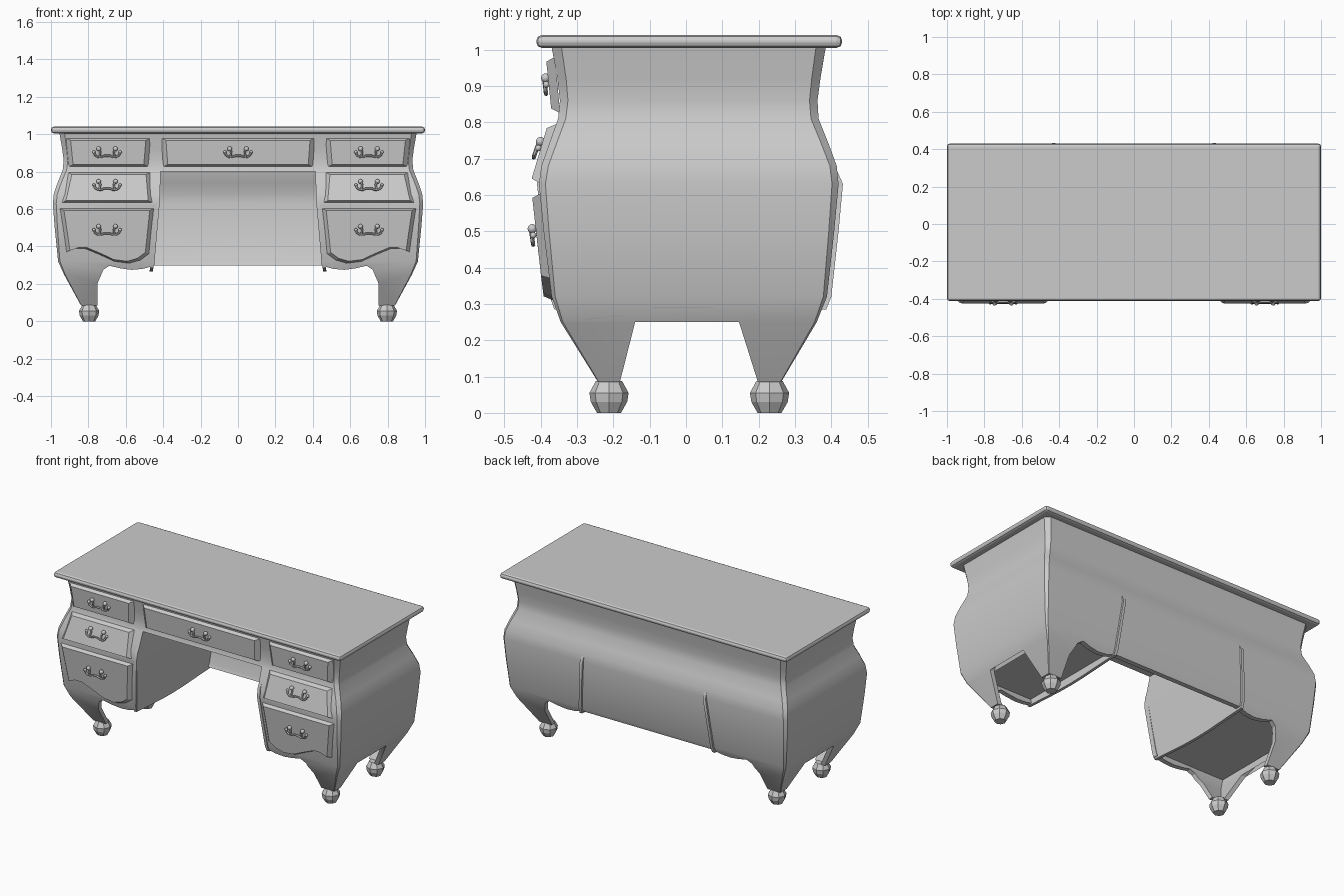
import bpy, bmesh, math
from mathutils import Vector

if "Cube" in bpy.data.objects:
    bpy.data.objects.remove(bpy.data.objects["Cube"])

# Bombe profile: height, half width, front y, back y, corner chamfer
PROFILE = [(.085, .84, -.242, .262, .002), (.25, .93, -.345, .36, .006), (.32, .962, -.37, .388, .01),
           (.5, .98, -.392, .408, .015), (.63, .99, -.405, .42, .018), (.68, .985, -.398, .415, .019),
           (.74, .965, -.377, .393, .02), (.81, .937, -.352, .365, .021), (.86, .932, -.347, .362, .022),
           (.92, .94, -.354, .37, .024), (1.008, .955, -.37, .385, .027)]
LEVELS = [p[0] for p in PROFILE]
KNEE = [(.26, .455), (.45, .438), (.62, .42), (.8, .413), (1.01, .413)]


def interp(table, z, col=1):
    if z <= table[0][0]:
        return table[0][col]
    for a, b in zip(table, table[1:]):
        if z <= b[0]:
            t = (z - a[0]) / (b[0] - a[0])
            return a[col] + t * (b[col] - a[col])
    return table[-1][col]


def half(z): return interp(PROFILE, z, 1)
def front(z): return interp(PROFILE, z, 2)
def back(z): return interp(PROFILE, z, 3)
def cham(z): return interp(PROFILE, z, 4)
def knee(z): return interp(KNEE, z)


def finish(bm, name, mirror=False, smooth=False):
    bmesh.ops.recalc_face_normals(bm, faces=bm.faces)
    me = bpy.data.meshes.new(name)
    bm.to_mesh(me)
    bm.free()
    ob = bpy.data.objects.new(name, me)
    bpy.context.collection.objects.link(ob)
    if smooth:
        bpy.ops.object.select_all(action='DESELECT')
        ob.select_set(True)
        bpy.context.view_layer.objects.active = ob
        bpy.ops.object.shade_smooth_by_angle(angle=math.radians(30))
    if mirror:
        ob.modifiers.new("mirror", 'MIRROR')
    return ob


def sheet(name, outline, place, push):
    """Cut a flat outline at the profile levels, bend it, and thicken it."""
    bm = bmesh.new()
    bm.faces.new([bm.verts.new((u, 0, z)) for u, z in outline])
    for z in LEVELS:
        bmesh.ops.bisect_plane(bm, geom=bm.verts[:] + bm.edges[:] + bm.faces[:], dist=1e-5,
                               plane_co=(0, 0, z), plane_no=(0, 0, 1))
    for v in bm.verts:
        v.co = place(v.co.x, v.co.z)
    bmesh.ops.triangulate(bm, faces=bm.faces[:])
    ext = bmesh.ops.extrude_face_region(bm, geom=bm.faces[:], use_keep_orig=True)
    new = [g for g in ext['geom'] if isinstance(g, bmesh.types.BMVert)]
    bmesh.ops.translate(bm, verts=new, vec=push)
    return finish(bm, name, True, True)


def box(name, lo, hi, mirror=False, bevel=0):
    bm = bmesh.new()
    bmesh.ops.create_cube(bm, size=1)
    for v in bm.verts:
        v.co = [lo[i] if v.co[i] < 0 else hi[i] for i in range(3)]
    if bevel:
        bmesh.ops.bevel(bm, geom=bm.edges[:], offset=bevel, segments=2, profile=.5, affect='EDGES')
    return finish(bm, name, mirror)


# Table top
box("table_top", (-1, -.412, 1.005), (1, .43, 1.04), bevel=.015)

# Side panels with legs and arch
side = [(front(z) + cham(z), z) for z in LEVELS] + [(back(z) - cham(z), z) for z in reversed(LEVELS)]
side += [(.198, .085), (.146, .25), (.115, .28), (.07, .297), (-.075, .297), (-.11, .28), (-.14, .25), (-.182, .085)]
sheet("side_panel", side, lambda u, z: Vector((half(z), u, z)), (-.03, 0, 0))

# Front frame and back panel, each with their half of the legs
outer = [(half(z) - cham(z), z) for z in reversed(LEVELS)]
apron = [(.75, .085), (.75, .205), (.72, .275), (.687, .297), (.63, .283), (.57, .275), (.51, .28), (.448, .297)]
sheet("front_frame", [(knee(.62), .62), (.413, .8), (0, .8), (0, 1.008)] + outer + apron,
      lambda u, z: Vector((u, front(z), z)), (0, .03, 0))
sheet("back_panel", [(0, .297), (0, 1.008)] + outer + apron,
      lambda u, z: Vector((u, back(z), z)), (0, -.03, 0))

# Chamfered corner strips
strip = [(0, .085), (1, .085), (1, 1.008), (0, 1.008)]
sheet("front_corner", strip, lambda u, z: Vector((half(z) - cham(z) * u, front(z) + cham(z) * (1 - u), z)),
      (-.02, .02, 0))
sheet("back_corner", strip, lambda u, z: Vector((half(z) - cham(z) * u, back(z) - cham(z) * (1 - u), z)),
      (-.02, -.02, 0))

# Kneehole walls, slightly proud of the back and with a sagging lower edge
rows = [.285] + [z for z in LEVELS if z > .3]
wall = [(front(z) - (.005 if z < .7 else -.005), z) for z in rows]
wall += [(back(z) + (.012 if z < .65 else -.005), z) for z in reversed(rows)]
wall += [(.2, .275), (.1, .269), (0, .267), (-.1, .269), (-.2, .275)]
sheet("kneehole_wall", wall, lambda u, z: Vector((knee(z), u, z)), (.018, 0, 0))
box("kneehole_ceiling", (-.42, -.345, .8), (.42, .36, .815))
box("pedestal_floor", (.45, -.36, .32), (.95, .378, .335), True)


def drawer(name, outline, mirror):
    """Raised drawer front with sloping edges."""
    bm = bmesh.new()
    us, zs = [p[0] for p in outline], [p[1] for p in outline]
    cu, cz = (min(us) + max(us)) / 2, (min(zs) + max(zs)) / 2
    ku, kz = 1 - .05 / (max(us) - min(us)), 1 - .026 / (max(zs) - min(zs))
    rim = [bm.verts.new((u, front(z) + .004, z)) for u, z in outline]
    face = []
    for u, z in outline:
        z2 = cz + (z - cz) * kz
        face.append(bm.verts.new((cu + (u - cu) * ku, front(z2) - .022, z2)))
    n = len(rim)
    for i in range(n):
        j = (i + 1) % n
        bm.faces.new((rim[i], rim[j], face[j], face[i]))
    bm.faces.new(face)
    bm.faces.new(rim[::-1])
    return finish(bm, name, mirror)


drawer("upper_drawer", [(.48, .825), (.905, .825), (.92, .98), (.468, .98)], True)
drawer("middle_drawer", [(.455, .632), (.945, .632), (.91, .797), (.468, .797)], True)
drawer("lower_drawer", [(.473, .36), (.52, .325), (.58, .308), (.66, .318), (.74, .355), (.82, .388), (.87, .388),
                        (.92, .37), (.955, .605), (.447, .605)], True)
drawer("centre_drawer", [(-.4, .825), (.4, .825), (.41, .98), (-.41, .98)], False)


def handle(name, x, z, y, slope):
    """Swan-neck pull: curved bail, two links and round ends."""
    def at(dx, dz, out=.012):
        return Vector((x + dx, y - out + slope * dz, z + dz))
    cu = bpy.data.curves.new(name, 'CURVE')
    cu.dimensions, cu.bevel_depth, cu.bevel_resolution = '3D', .006, 1
    bail = [(.07, .004), (.064, -.012), (.05, -.021), (.032, -.022), (.015, -.015)]
    paths = [bail + [(-a, b) for a, b in reversed(bail)]]
    paths += [[(s * .045, .022), (s * .036, .006), (s * .04, -.02)] for s in (1, -1)]
    for path in paths:
        sp = cu.splines.new('POLY')
        sp.points.add(len(path) - 1)
        for p, q in zip(sp.points, path):
            p.co = (*at(*q), 1)
    tmp = bpy.data.objects.new(name, cu)
    bm = bmesh.new()
    me = tmp.to_mesh()
    bm.from_mesh(me)
    tmp.to_mesh_clear()
    bpy.data.objects.remove(tmp)
    for s in (1, -1):
        for dx, dz, r in ((.045, .022, .013), (.07, .004, .009)):
            ball = bmesh.ops.create_icosphere(bm, subdivisions=2, radius=r)
            bmesh.ops.translate(bm, verts=ball['verts'], vec=at(s * dx, dz, .008))
    finish(bm, name, x > 0, True)


handle("upper_handle", .70, .90, -.376, -.12)
handle("middle_handle", .70, .725, -.40, .33)
handle("lower_handle", .70, .485, -.412, -.15)
handle("centre_handle", 0, .90, -.376, -.12)

# Faceted bulb feet
for name, y in (("front_foot", -.212), ("back_foot", .23)):
    bm = bmesh.new()
    rings = []
    for z, r in ((0, .033), (.03, .05), (.055, .054), (.088, .036)):
        rings.append([bm.verts.new((.796 + r * math.cos(i * math.pi / 4), y + r * math.sin(i * math.pi / 4), z))
                      for i in range(8)])
    for a, b in zip(rings, rings[1:]):
        for i in range(8):
            bm.faces.new((a[i], a[(i + 1) % 8], b[(i + 1) % 8], b[i]))
    bm.faces.new(rings[0][::-1])
    bm.faces.new(rings[-1])
    finish(bm, name, True)
